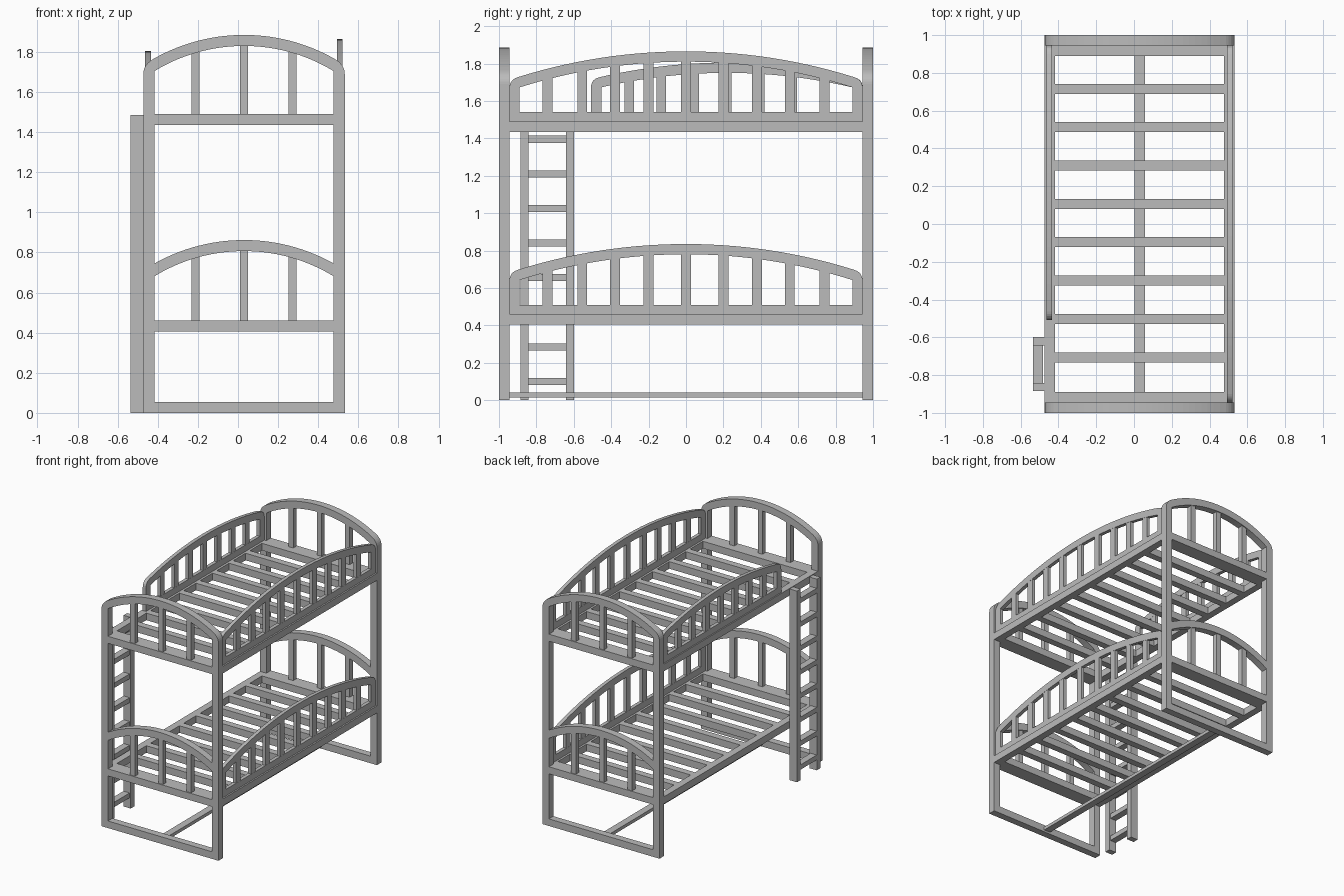
import bpy, bmesh, math

cube = bpy.data.objects.get("Cube")
if cube:
    bpy.data.objects.remove(cube)

paint = bpy.data.materials.new("plain_grey")
GREY = (0.5, 0.5, 0.5, 1)
paint.diffuse_color = GREY
paint.use_nodes = True
paint.node_tree.nodes["Principled BSDF"].inputs["Base Color"].default_value = GREY

MID = 0.03        # bed centre line in x
HALF_W = 0.5025   # half width of the bed
BAR = 0.055       # timber thickness
LEVELS = {"lower": 0.405, "upper": 1.435}


def finish(name, bm):
    bmesh.ops.recalc_face_normals(bm, faces=bm.faces)
    mesh = bpy.data.meshes.new(name)
    bm.to_mesh(mesh)
    bm.free()
    mesh.materials.append(paint)
    obj = bpy.data.objects.new(name, mesh)
    bpy.context.collection.objects.link(obj)
    return obj


def box(name, x, y, z):
    """Box from three (low, high) ranges."""
    bm = bmesh.new()
    bmesh.ops.create_cube(bm, size=1)
    for v in bm.verts:
        v.co = [r[0] + (c + 0.5) * (r[1] - r[0]) for c, r in zip(v.co, (x, y, z))]
    return finish(name, bm)


def around(c, size):
    return (c - size / 2, c + size / 2)


def panel(name, axis, outline, depth):
    """Extrude a (u, z) outline through a depth range; u runs along the given axis."""
    bm = bmesh.new()
    place = (lambda u, d, z: (u, d, z)) if axis == "x" else (lambda u, d, z: (d, u, z))
    face = bm.faces.new([bm.verts.new(place(u, depth[0], z)) for u, z in outline])
    new = bmesh.ops.extrude_face_region(bm, geom=[face])["geom"]
    step = place(0, depth[1] - depth[0], 0)
    bmesh.ops.translate(bm, vec=step, verts=[g for g in new if isinstance(g, bmesh.types.BMVert)])
    return finish(name, bm)


def arch_z(u, peak, radius):
    return peak - radius + math.sqrt(radius ** 2 - u ** 2)


def arc(mid, half, peak, radius, n=28):
    us = [half * (2 * i / n - 1) for i in range(n + 1)]
    return [(mid + u, arch_z(u, peak, radius)) for u in us]


def arched_frame(mid, half, foot, peak, radius):
    """Outline of two legs joined by an arch with rounded shoulders."""
    r = 0.045
    top = arch_z(half, peak, radius)
    end = arch_z(half - r, peak, radius)
    shoulder = []
    for i in range(7):
        t = i / 6
        shoulder.append((half - r * t * t,
                         (1 - t) ** 2 * (top - r) + 2 * t * (1 - t) * top + t * t * end))
    left = [(mid - u, z) for u, z in shoulder]
    right = [(mid + u, z) for u, z in reversed(shoulder)]
    inner = half - BAR
    outer_path = [(mid - half, foot)] + left + arc(mid, half - r, peak, radius)[1:-1] + right
    outer_path.append((mid + half, foot))
    inner_path = [(mid + inner, foot)] + arc(mid, inner, peak - BAR, radius - BAR)[::-1]
    inner_path.append((mid - inner, foot))
    return outer_path + inner_path


# Head and foot ends: legs with arch, rails, lower arch, balusters
END_R = 0.913
INNER = HALF_W - BAR
inside = (MID - INNER, MID + INNER)
for end, sign in (("front", -1), ("back", 1)):
    y = sorted((sign * 0.945, sign))
    panel(end + "_end_frame", "x", arched_frame(MID, HALF_W, 0, 1.885, END_R), y)
    band = arc(MID, INNER, 0.862, END_R)
    band += arc(MID, INNER, 0.862 - BAR, END_R - BAR)[::-1]
    panel(end + "_lower_arch", "x", band, y)
    box(end + "_floor_rail", inside, y, (0, 0.055))
    for level, z in LEVELS.items():
        box(f"{end}_{level}_rail", inside, y, (z, z + BAR))
        peak = 0.862 if level == "lower" else 1.885
        for u in (-0.242, 0, 0.242):
            tip = arch_z(u, peak - BAR, END_R - BAR) + 0.01
            box(f"{end}_{level}_baluster", around(MID + u, 0.04),
                around(sign * 0.9725, 0.04), (z + BAR, tip))

# Bed bases: side rails, end beams and slats
for level, z in LEVELS.items():
    height = (z, z + BAR)
    for side, sign in (("right", -1), ("left", 1)):
        x = around(MID + sign * (HALF_W - BAR / 2), BAR)
        box(f"{side}_{level}_side_rail", x, (-0.945, 0.945), height)
    for sign in (-1, 1):
        box(level + "_end_beam", inside, around(sign * 0.9175, BAR), height)
    for i in range(8):
        box(level + "_slat", inside, around(0.005 + (i - 3.5) * 0.203, 0.053), height)

# Centre bar close to the floor
box("floor_centre_bar", around(MID, BAR), (-0.945, 0.945), (0.015, 0.04))


# Arched guards standing on the side rails
def guard(name, x, mid, half, base, peak, spots):
    radius = 3.0
    depth = around(x, 0.028)
    panel(name, "y", arched_frame(mid, half, base, peak, radius), depth)
    box(name + "_bottom_bar", depth, around(mid, 2 * (half - BAR)), (base, base + 0.05))
    for u in spots:
        tip = arch_z(u, peak - BAR, radius - BAR) + 0.01
        box(name + "_baluster", around(x, 0.026), around(mid + u, 0.052), (base + 0.05, tip))


def mirrored(*us):
    return [-u for u in us] + [0] + list(us)


for level, z in LEVELS.items():
    guard(f"left_{level}_guard", 0.507, 0, 0.944, z + BAR, z + 0.43,
          mirrored(0.2, 0.38, 0.555, 0.74))
guard("right_upper_guard", -0.449, 0.218, 0.726, LEVELS["upper"] + BAR, 1.805,
      mirrored(0.175, 0.35, 0.522))

# Ladder
ladder_x = (-0.535, -0.4725)
for y in (-0.863, -0.62):
    box("ladder_stile", ladder_x, around(y, 0.044), (0, 1.485))
for i in range(8):
    box("ladder_rung", (-0.535, -0.482), (-0.842, -0.641), around(0.1 + i * 0.185, 0.038))
